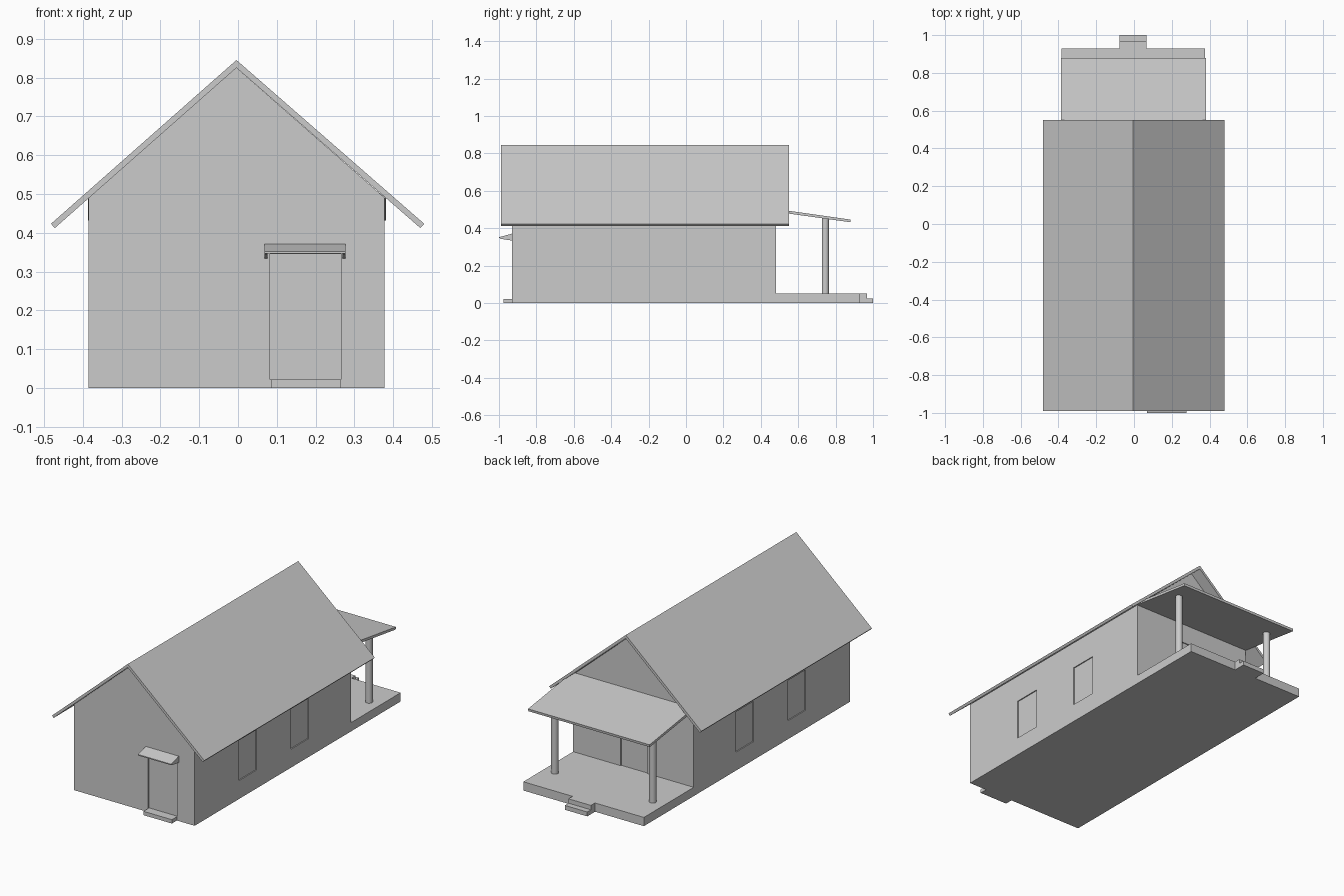
import bpy, bmesh
from mathutils import Vector

if "Cube" in bpy.data.objects:
    bpy.data.objects.remove(bpy.data.objects["Cube"])

CX = -0.004           # centre line of the house
X0, X1 = -0.385, 0.377
Y0, Y1 = -0.93, 0.48


def prism(name, pts, axis, lo, hi):
    """Extrude a profile along 'x' (pts are y,z) or along 'y' (pts are x,z)."""
    place = (lambda p, t: (t, p[0], p[1])) if axis == 'x' else (lambda p, t: (p[0], t, p[1]))
    bm = bmesh.new()
    face = bm.faces.new([bm.verts.new(place(p, lo)) for p in pts])
    out = bmesh.ops.extrude_face_region(bm, geom=[face])
    move = Vector((hi - lo, 0, 0)) if axis == 'x' else Vector((0, hi - lo, 0))
    bmesh.ops.translate(bm, vec=move, verts=[v for v in out['geom'] if isinstance(v, bmesh.types.BMVert)])
    bmesh.ops.recalc_face_normals(bm, faces=bm.faces)
    mesh = bpy.data.meshes.new(name)
    bm.to_mesh(mesh)
    bm.free()
    obj = bpy.data.objects.new(name, mesh)
    bpy.context.collection.objects.link(obj)
    return obj


def box(name, x0, x1, y0, y1, z0, z1):
    return prism(name, [(x0, z0), (x1, z0), (x1, z1), (x0, z1)], 'y', y0, y1)


def carve(target, *bounds):
    """Cut a shallow box-shaped recess and discard the cutter."""
    cutter = box("recess_cutter", *bounds)
    cutter.hide_render = True
    mod = target.modifiers.new("recess", 'BOOLEAN')
    mod.operation = 'DIFFERENCE'
    mod.solver = 'EXACT'
    mod.object = cutter
    bpy.context.view_layer.objects.active = target
    bpy.ops.object.modifier_apply(modifier=mod.name)
    bpy.data.objects.remove(cutter)


# Gabled house body
house = prism("house_walls", [(X0, 0), (X1, 0), (X1, 0.491), (CX, 0.825), (X0, 0.491)], 'y', Y0, Y1)

# Side windows, front door and back door recesses
D = 0.006
for y in (-0.53, -0.06):
    carve(house, X1 - D, X1 + 0.05, y, y + 0.16, 0.105, 0.335)
    carve(house, X0 - 0.05, X0 + D, y, y + 0.16, 0.105, 0.335)
carve(house, 0.083, 0.265, Y0 - 0.05, Y0 + D, 0.022, 0.345)
carve(house, -0.09, 0.077, Y1 - D, Y1 + 0.05, 0.05, 0.375)

# Main roof: folded slab with square-cut eaves
prism("main_roof", [(CX, 0.845), (0.48, 0.423), (0.47, 0.412), (CX, 0.825),
                    (-0.472, 0.412), (-0.482, 0.423)], 'y', -0.99, 0.55)

# Front door step
box("front_step", 0.085, 0.265, -0.975, Y0, 0, 0.022)

# Front door canopy with cheek brackets
prism("door_canopy", [(Y0, 0.371), (-1.0, 0.352), (-1.0, 0.346), (Y0, 0.363)], 'x', 0.068, 0.277)
for name, x in (("left", 0.068), ("right", 0.269)):
    prism("canopy_bracket_" + name, [(Y0, 0.365), (-0.998, 0.349), (-0.99, 0.343), (Y0, 0.334)],
          'x', x, x + 0.008)

# Porch deck and its two steps
box("porch_deck", X0, X1, Y1, 0.93, 0, 0.05)
box("porch_upper_step", -0.076, 0.066, 0.93, 0.967, 0, 0.05)
box("porch_lower_step", -0.076, 0.066, 0.967, 1.0, 0, 0.025)

# Sloping porch roof
prism("porch_roof", [(Y1, 0.503), (0.88, 0.446), (0.878, 0.432), (Y1, 0.488)], 'x', -0.386, 0.382)

# Round porch posts
for name, x in (("left", -0.312), ("right", 0.307)):
    bpy.ops.mesh.primitive_cylinder_add(vertices=32, radius=0.019, depth=0.408, location=(x, 0.745, 0.252))
    post = bpy.context.object
    post.name = "porch_post_" + name
    bpy.ops.object.shade_smooth_by_angle()
